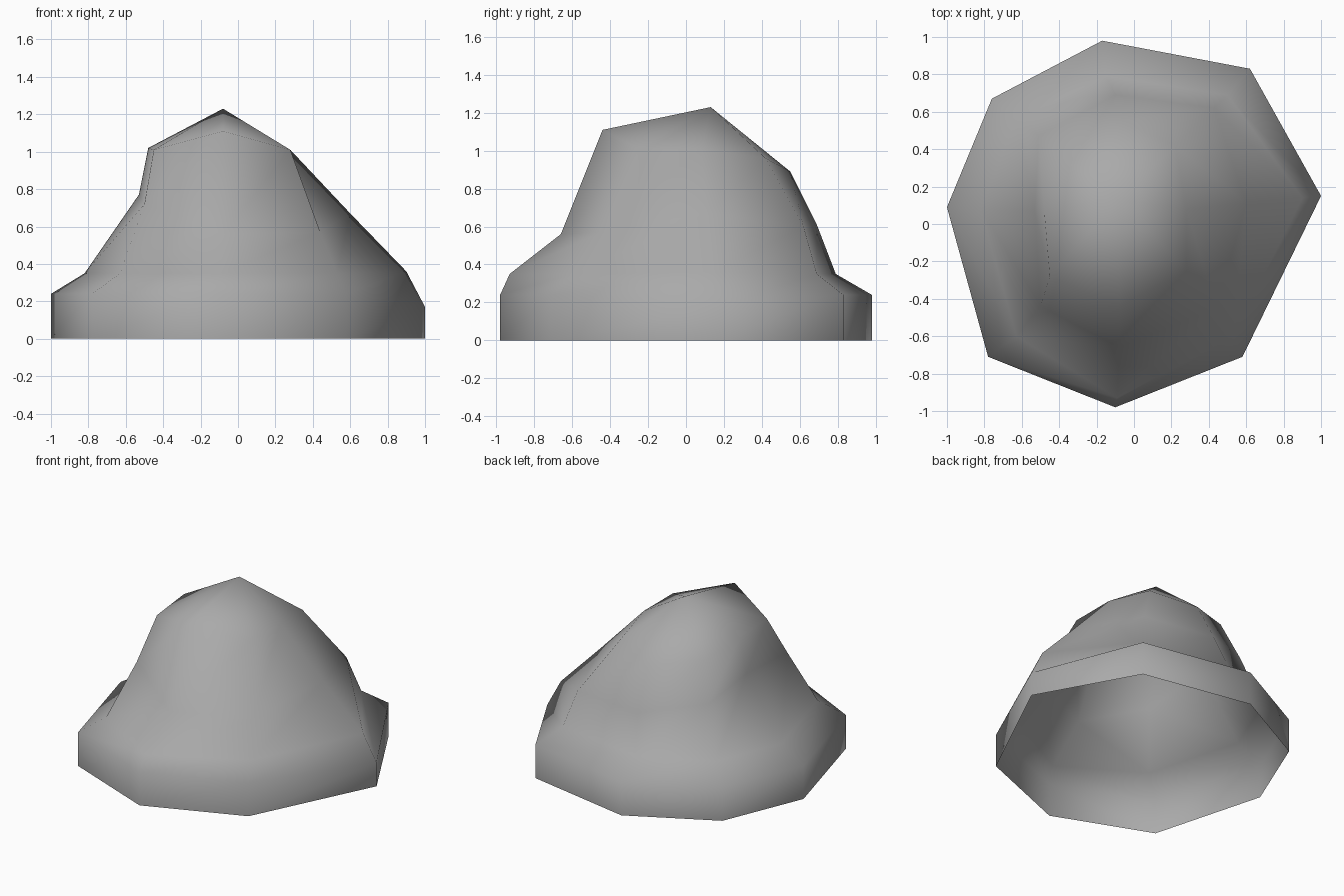
import bpy
import bmesh

default_cube = bpy.data.objects.get("Cube")
if default_cube:
    bpy.data.objects.remove(default_cube, do_unlink=True)


def make_material(name, colour):
    material = bpy.data.materials.new(name)
    material.use_nodes = True
    material.diffuse_color = colour
    shader = material.node_tree.nodes["Principled BSDF"]
    shader.inputs["Base Color"].default_value = colour
    return material


# One rib per corner of the footprint: rim, shoulder, middle, crown
back = [(-.17, .98, .24), (-.15, .79, .35), (-.1, .69, .61), (-.08, .55, .89)]
back_left = [(.62, .83, .24), (.5, .69, .35), (.43, .62, .6), (.22, .42, .96)]
left = [(1, .15, .17), (.9, .14, .36), (.6, .11, .67), (.28, .08, 1.01)]
front_left = [(.58, -.71, .24), (.53, -.6, .35), (.44, -.45, .57), (.28, -.25, 1.01)]
front = [(-.1, -.98, .24), (-.09, -.93, .35), (-.08, -.66, .56), (-.08, -.44, 1.11)]
front_right = [(-.78, -.71, .24), (-.63, -.6, .35), (-.5, -.44, .72), (-.45, -.28, 1.01)]
right = [(-1, .09, .24), (-.82, .08, .35), (-.53, .07, .77), (-.48, .07, 1.02)]
back_right = [(-.76, .67, .24), (-.63, .56, .35), (-.51, .47, .7), (-.42, .38, .96)]
peak = (-.08, .13, 1.23)

# Ribs in anticlockwise order as seen from above
ribs = [back, back_right, right, front_right, front, front_left, left, back_left]


def build_boulder(name, ribs, peak, material):
    """Skin neighbouring ribs into an open-bottomed shell with a pointed top."""
    bm = bmesh.new()
    columns = []
    for rib in ribs:
        foot = (rib[0][0], rib[0][1], 0)
        columns.append([bm.verts.new(point) for point in [foot] + rib])
    tip = bm.verts.new(peak)

    for index, column in enumerate(columns):
        following = columns[(index + 1) % len(columns)]
        for low in range(len(column) - 1):
            high = low + 1
            bm.faces.new((column[low], following[low], following[high], column[high]))
        bm.faces.new((column[-1], following[-1], tip))

    # Soft shading over the whole stone
    for face in bm.faces:
        face.smooth = True
    mesh = bpy.data.meshes.new(name)
    bm.to_mesh(mesh)
    bm.free()
    mesh.materials.append(material)
    boulder = bpy.data.objects.new(name, mesh)
    bpy.context.collection.objects.link(boulder)
    return boulder


stone_grey = make_material("stone grey", (.4, .4, .4, 1))
build_boulder("boulder", ribs, peak, stone_grey)
